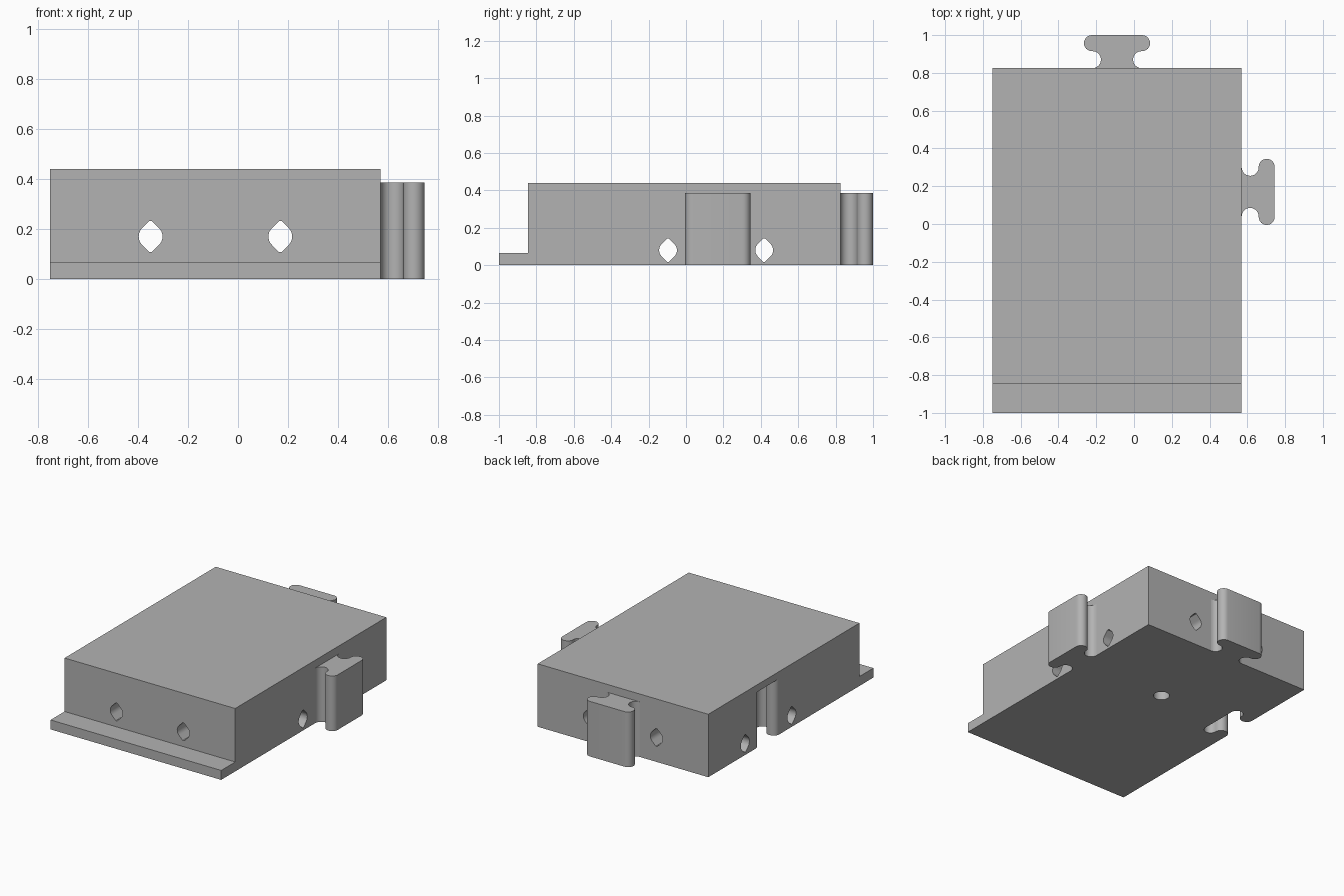
import bpy, bmesh, math
from mathutils import Matrix, Vector

if "Cube" in bpy.data.objects:
    bpy.data.objects.remove(bpy.data.objects["Cube"])

grey = bpy.data.materials.new("light_grey")
grey.diffuse_color = (0.448, 0.448, 0.448, 1)
grey.use_nodes = True
grey.node_tree.nodes["Principled BSDF"].inputs["Base Color"].default_value = grey.diffuse_color

CX, CY = -0.09, 0.17            # centre of the block
LEFT, RIGHT, FRONT, BACK = -0.75, 0.57, -0.845, 0.825


def prism(name, pts, depth, matrix):
    """Extrude a 2D outline along local z and place it with a matrix."""
    bm = bmesh.new()
    face = bm.faces.new([bm.verts.new((x, y, 0)) for x, y in pts])
    ext = bmesh.ops.extrude_face_region(bm, geom=[face])
    verts = [g for g in ext["geom"] if isinstance(g, bmesh.types.BMVert)]
    bmesh.ops.translate(bm, verts=verts, vec=(0, 0, depth))
    bmesh.ops.transform(bm, verts=bm.verts, matrix=matrix)
    bmesh.ops.recalc_face_normals(bm, faces=bm.faces)
    me = bpy.data.meshes.new(name)
    bm.to_mesh(me)
    bm.free()
    me.materials.append(grey)
    ob = bpy.data.objects.new(name, me)
    bpy.context.collection.objects.link(ob)
    return ob


def arc(cx, cy, r, a0, a1, n=12):
    return [(cx + r * math.cos(math.radians(a0 + (a1 - a0) * i / n)),
             cy + r * math.sin(math.radians(a0 + (a1 - a0) * i / n)))
            for i in range(n + 1)]


def connector(extra=0.0):
    """T-shaped connector outline pointing +y, with its root at y = 0."""
    half = arc(0.13, 0.045, 0.045, 270, 90)            # concave neck
    half += arc(0.1325, 0.1325, 0.0425, -90, 90)       # rounded head end
    if extra:
        half.insert(0, (0.13, -extra))
    return half + [(-x, y) for x, y in reversed(half)]


def channel():
    """Round hole with 45 degree peaks, blunted at top and bottom."""
    r, tip = 0.0475, 0.062
    flat = r * math.sqrt(2) - tip
    side = arc(0, 0, r, -45, 45, 10)
    right = [(flat, -tip)] + side + [(flat, tip)]
    return right + [(-x, y) for x, y in reversed(right)]


# Body with the low front lip, drawn as a side profile (y, z) and run along x
along_x = Matrix(((0, 0, 1, 0), (1, 0, 0, 0), (0, 1, 0, 0), (0, 0, 0, 1)))
along_y = Matrix(((1, 0, 0, 0), (0, 0, 1, 0), (0, 1, 0, 0), (0, 0, 0, 1)))
profile = [(-1, 0), (BACK, 0), (BACK, 0.44), (FRONT, 0.44), (FRONT, 0.066), (-1, 0.066)]
body = prism("body", profile, RIGHT - LEFT, Matrix.Translation((LEFT, 0, 0)) @ along_x)

# Connector tabs on the back and right sides
turn = Matrix.Rotation(-math.pi / 2, 4, 'Z')
back_tab = prism("back_tab", connector(), 0.385, Matrix.Translation((CX, BACK, 0)))
right_tab = prism("right_tab", connector(), 0.385, Matrix.Translation((RIGHT, CY, 0)) @ turn)

# Cutters: matching socket on the left, cable channels, round hole underneath
cutters = [prism("socket_cutter", connector(0.03), 0.44,
                 Matrix.Translation((LEFT, CY, -0.05)) @ turn)]
for s in (-1, 1):
    cutters.append(prism("channel_cutter", channel(), 2.4,
                         Matrix.Translation((CX + s * 0.259, -1.2, 0.17)) @ along_y))
    cutters.append(prism("channel_cutter", channel(), 2.4,
                         Matrix.Translation((-1.2, 0.161 + s * 0.257, 0.08)) @ along_x))
cutters.append(prism("hole_cutter", arc(0, 0, 0.052, 0, 360, 32)[:-1], 0.44,
                     Matrix.Translation((CX, CY, -0.05))))

bpy.context.view_layer.objects.active = body
for c in cutters:
    m = body.modifiers.new("cut", 'BOOLEAN')
    m.operation, m.solver, m.object = 'DIFFERENCE', 'EXACT', c
    bpy.ops.object.modifier_apply(modifier=m.name)
for c in cutters:
    bpy.data.objects.remove(c)

# Smooth the rounded walls, keep the edges sharp
for ob in bpy.data.objects:
    ob.select_set(True)
bpy.ops.object.shade_smooth_by_angle(angle=math.radians(30))
